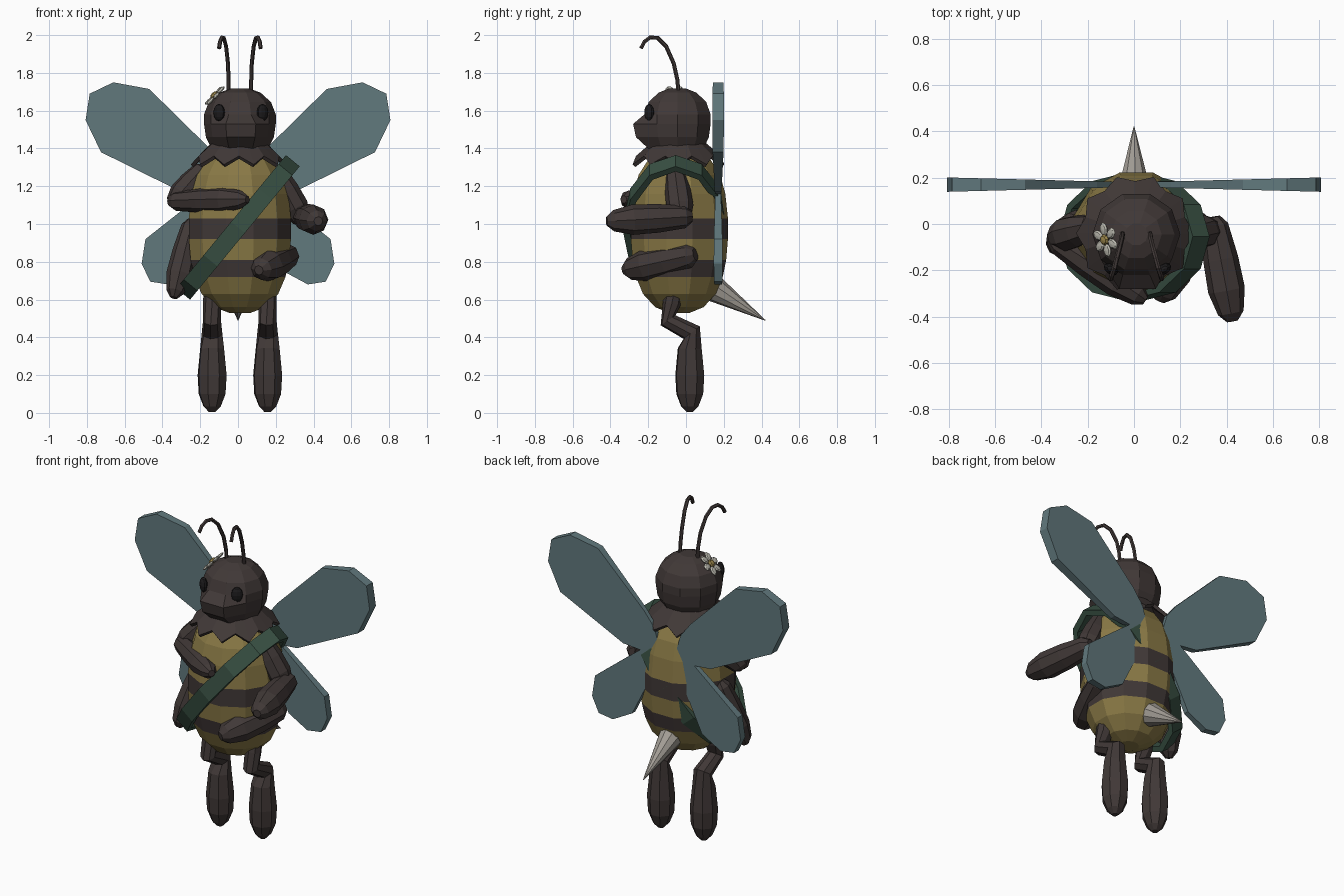
import bpy
import bmesh
from math import sin, cos, pi, radians
from mathutils import Vector, Matrix

default_cube = bpy.data.objects.get("Cube")
if default_cube:
    bpy.data.objects.remove(default_cube, do_unlink=True)


def make_material(name, red, green, blue):
    material = bpy.data.materials.new(name)
    material.use_nodes = True
    colour = (red, green, blue, 1)
    material.diffuse_color = colour
    shader = material.node_tree.nodes["Principled BSDF"]
    shader.inputs["Base Color"].default_value = colour
    shader.inputs["Roughness"].default_value = 0.8
    return material


dark_brown = make_material("dark brown", 0.052, 0.04, 0.038)
honey_yellow = make_material("honey yellow", 0.25, 0.19, 0.06)
wing_teal = make_material("wing teal", 0.12, 0.19, 0.205)
strap_green = make_material("strap green", 0.04, 0.08, 0.056)
stinger_grey = make_material("stinger grey", 0.36, 0.335, 0.3)
eye_black = make_material("eye black", 0.012, 0.011, 0.012)
petal_white = make_material("petal white", 0.5, 0.49, 0.43)
pollen_gold = make_material("pollen gold", 0.33, 0.24, 0.07)


def finish(name, bm, *materials):
    """Turn a bmesh into a flat shaded object."""
    bmesh.ops.recalc_face_normals(bm, faces=bm.faces[:])
    mesh = bpy.data.meshes.new(name)
    bm.to_mesh(mesh)
    bm.free()
    for material in materials:
        mesh.materials.append(material)
    obj = bpy.data.objects.new(name, mesh)
    bpy.context.collection.objects.link(obj)
    return obj


def bridge(bm, rings, cap=True):
    """Join successive closed rings of points with quads."""
    loops = [[bm.verts.new(point) for point in ring] for ring in rings]
    for low, high in zip(loops, loops[1:]):
        for i in range(len(low)):
            j = (i + 1) % len(low)
            bm.faces.new((low[i], low[j], high[j], high[i]))
    if cap:
        bm.faces.new(loops[0])
        bm.faces.new(loops[-1])
    return loops


def lathe_rings(profile, sides, centre_x, centre_y, depth):
    """Rings of an upright turned shape with a flat side to the front."""
    angles = [(i + 0.5) * 2 * pi / sides - pi / 2 for i in range(sides)]
    return [[(centre_x + r * cos(a), centre_y + depth * r * sin(a), z)
             for a in angles] for r, z in profile]


def tube(name, path, material, sides=8):
    """Tube through (x, y, z, radius) points."""
    points = [Vector(p[:3]) for p in path]
    rings = []
    side = None
    for i, point in enumerate(points):
        tangent = (points[min(i + 1, len(points) - 1)] - points[max(i - 1, 0)]).normalized()
        if side is None:
            side = tangent.orthogonal()
        side = (side - tangent * side.dot(tangent)).normalized()
        other = tangent.cross(side)
        turns = [k * 2 * pi / sides for k in range(sides)]
        rings.append([point + path[i][3] * (side * cos(a) + other * sin(a)) for a in turns])
    bm = bmesh.new()
    bridge(bm, rings)
    return finish(name, bm, material)


def limb(name, start, end, radius):
    """Tapered pod between two points."""
    start, end = Vector(start), Vector(end)
    shape = ((0, 0.4), (0.08, 0.75), (0.4, 0.95), (0.7, 1), (0.92, 0.7), (1, 0.3))
    path = [(*start.lerp(end, t), radius * size) for t, size in shape]
    return tube(name, path, dark_brown)


def add_ball(bm, matrix, size, segments=10, rings=6):
    bmesh.ops.create_uvsphere(bm, u_segments=segments, v_segments=rings, radius=1,
                              matrix=matrix @ Matrix.Diagonal((*size, 1)))


# Striped body
body_profile = [(0.06, 0.53), (0.14, 0.56), (0.21, 0.63), (0.25, 0.72), (0.27, 0.81),
                (0.28, 0.92), (0.28, 1.03), (0.265, 1.16), (0.235, 1.26),
                (0.18, 1.34), (0.1, 1.38)]
bm = bmesh.new()
bridge(bm, lathe_rings(body_profile, 12, 0.01, -0.035, 0.95))
for face in bm.faces:
    height = face.calc_center_median().z
    face.material_index = int(0.72 < height < 0.81 or 0.92 < height < 1.03)
finish("body", bm, honey_yellow, dark_brown)

# Head with a blunt muzzle pulled out of the front
head_profile = [(0.1, 1.36), (0.15, 1.4), (0.18, 1.46), (0.19, 1.53), (0.19, 1.58),
                (0.165, 1.645), (0.11, 1.695), (0.05, 1.717)]
bm = bmesh.new()
head_loops = bridge(bm, lathe_rings(head_profile, 10, 0.01, -0.045, 0.97))
for row, forward in ((1, -0.2), (2, -0.265), (3, -0.28)):
    for index in (0, -1):
        vert = head_loops[row][index]
        vert.co.y = forward
        vert.co.x = 0.015 + (vert.co.x - 0.01) * 1.35
finish("head", bm, dark_brown)

# Ruffled collar
teeth = 20
inner, outer = [], []
for i in range(teeth):
    a = 2 * pi * i / teeth
    radius, height = ((0.255, 1.315), (0.225, 1.36))[i % 2]
    inner.append((0.005 + 0.15 * cos(a), -0.04 + 0.15 * sin(a), 1.425))
    outer.append((0.005 + radius * cos(a), -0.04 + radius * sin(a), height))
bm = bmesh.new()
bridge(bm, (outer, inner), cap=False)
collar = finish("collar", bm, dark_brown)
solid = collar.modifiers.new("thickness", "SOLIDIFY")
solid.thickness = 0.02

# Eyes and antennae
for side_name, s in (("right", -1), ("left", 1)):
    bm = bmesh.new()
    turn = Matrix.Rotation(s * radians(35), 4, "Z")
    add_ball(bm, Matrix.Translation((0.015 + s * 0.115, -0.195, 1.59)) @ turn,
             (0.034, 0.022, 0.046))
    finish(side_name + "_eye", bm, eye_black)

    curve = [(0.06, -0.04, 1.68), (0.06, -0.045, 1.76), (0.063, -0.065, 1.85),
             (0.073, -0.105, 1.94), (0.085, -0.15, 1.985), (0.095, -0.19, 1.988),
             (0.105, -0.22, 1.965), (0.11, -0.238, 1.93)]
    tube(side_name + "_antenna", [(0.01 + s * x, y, z, 0.011) for x, y, z in curve],
         dark_brown, 6)

# Flower on the head
out = Vector((-0.7, -0.12, 0.68)).normalized()
seat = Matrix.Translation(Vector((0.01, -0.045, 1.55)) + out * 0.187) \
    @ out.to_track_quat("Z", "Y").to_matrix().to_4x4()
bm = bmesh.new()
for i in range(6):
    spoke = Matrix.Rotation(i * pi / 3, 4, "Z") @ Matrix.Translation((0.046, 0, 0))
    add_ball(bm, seat @ spoke, (0.03, 0.022, 0.01), 8, 4)
finish("flower_petals", bm, petal_white)
bm = bmesh.new()
add_ball(bm, seat @ Matrix.Translation((0, 0, 0.006)), (0.024, 0.024, 0.014), 8, 4)
finish("flower_centre", bm, pollen_gold)

# Wings, thin at the root and thick at the tip
upper_outline = [(0.06, 1.22), (0.09, 1.32), (0.16, 1.41), (0.47, 1.715), (0.66, 1.75),
                 (0.785, 1.69), (0.807, 1.55), (0.725, 1.38), (0.3, 1.17), (0.1, 1.15)]
lower_outline = [(0.06, 1.17), (0.12, 1.21), (0.3, 1.07), (0.49, 0.92), (0.51, 0.79),
                 (0.465, 0.695), (0.37, 0.68), (0.24, 0.75), (0.1, 1.03)]
for wing_name, outline in (("upper_wing", upper_outline), ("lower_wing", lower_outline)):
    for side_name, s in (("right", -1), ("left", 1)):
        bm = bmesh.new()
        bridge(bm, [[(s * x, 0.17 + f * (0.01 + 0.026 * x), z) for x, z in outline]
                    for f in (-1, 1)])
        finish(side_name + "_" + wing_name, bm, wing_teal)

# Diagonal strap around the body
along = Vector((0.635, 0, 0.772))
across = Vector((-0.772, 0, 0.635))
middle = Vector((0, -0.055, 0.982))
bm = bmesh.new()
strap_rings = []
for inset, shift in ((0, -1), (0, 1), (0.035, 1), (0.035, -1), (0, -1)):
    strap_rings.append([middle + along * (0.457 - inset) * cos(i * pi / 6)
                        + Vector((0, (0.277 - inset) * sin(i * pi / 6), 0))
                        + across * shift * 0.047 for i in range(12)])
bridge(bm, strap_rings, cap=False)
bmesh.ops.remove_doubles(bm, verts=bm.verts[:], dist=0.0001)
finish("strap", bm, strap_green)

# Stinger
tube("stinger", [(0, 0.11, 0.68, 0.075), (0, 0.16, 0.65, 0.068), (0, 0.42, 0.49, 0.002)],
     stinger_grey, 10)

# Arms
limb("left_upper_arm", (0.19, -0.06, 1.3), (0.35, -0.02, 1.0), 0.072)
limb("left_forearm", (0.34, 0.03, 1.04), (0.425, -0.42, 1.015), 0.08)
limb("right_upper_arm", (-0.17, -0.01, 1.3), (-0.35, -0.06, 1.09), 0.075)
limb("right_forearm", (-0.36, -0.06, 1.12), (0.05, -0.33, 1.13), 0.068)
limb("left_lower_arm", (0.28, 0.05, 0.84), (0.11, -0.33, 0.755), 0.085)
limb("right_lower_arm", (-0.24, 0.02, 1.02), (-0.34, -0.1, 0.61), 0.07)

# Legs with a backward bend at the knee
leg_path = [(-0.06, 0.66, 0.045), (-0.075, 0.58, 0.048), (-0.095, 0.49, 0.048),
            (0.03, 0.425, 0.055), (0.02, 0.34, 0.066), (0.02, 0.2, 0.08),
            (0.02, 0.1, 0.074), (0.02, 0.035, 0.048), (0.02, 0.005, 0.018)]
for side_name, s in (("right", -1), ("left", 1)):
    tube(side_name + "_leg", [(0.01 + s * 0.147, y, z, r) for y, z, r in leg_path], dark_brown)
